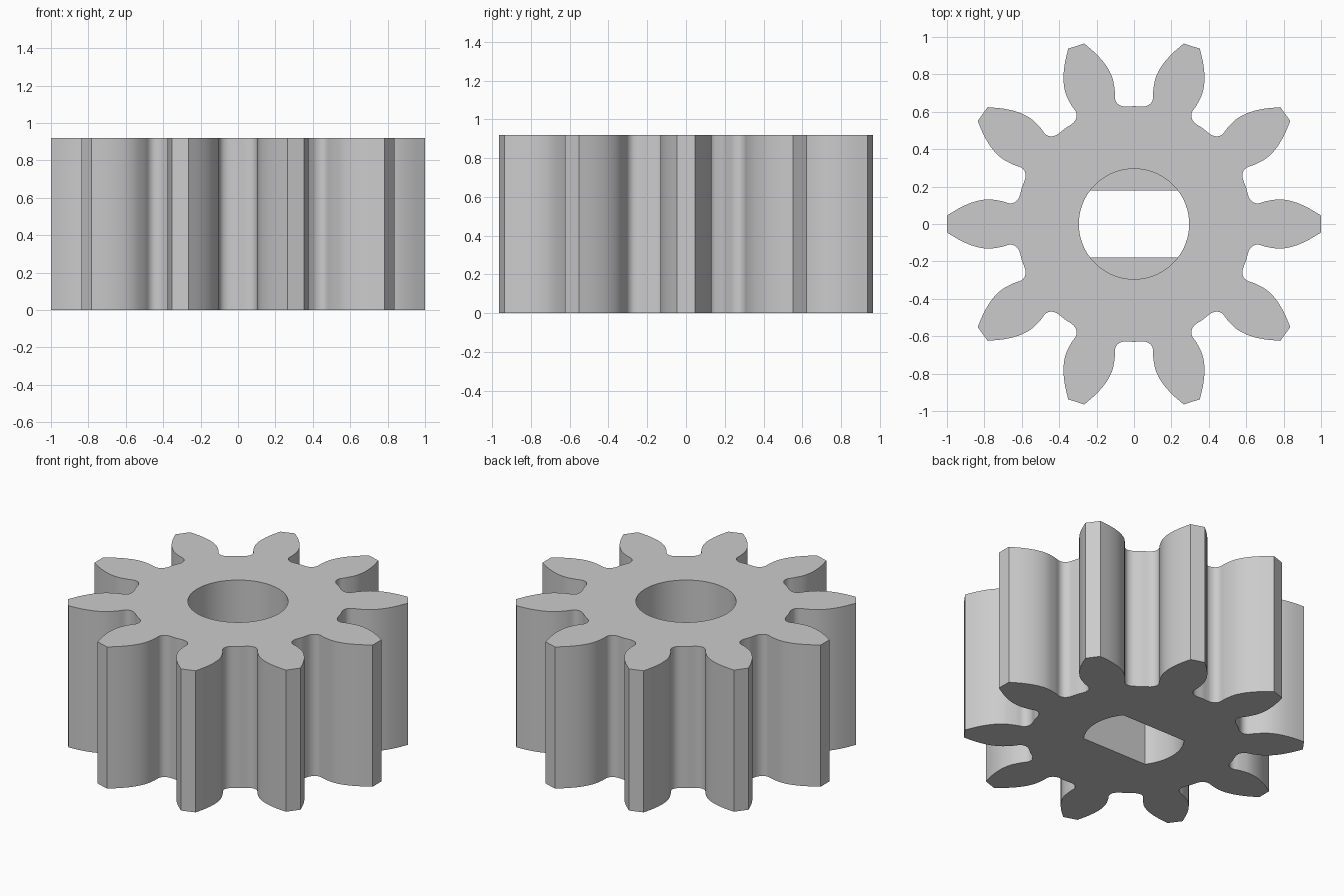
import bpy, bmesh, math
from mathutils import Vector

cube = bpy.data.objects.get("Cube")
if cube:
    bpy.data.objects.remove(cube, do_unlink=True)

TEETH = 10
HEIGHT, LEDGE = 0.92, 0.46
BORE, FLAT = 0.295, 0.18
STEPS = 4

# Half of one tooth gap: radius, degrees from the gap centre
HALF_GAP = [(0.63, 0), (0.629, 3), (0.632, 5.4), (0.647, 7.6), (0.675, 8.6),
            (0.72, 8.2), (0.79, 8.4), (0.86, 10), (0.93, 12.5), (1.001, 15.4)]


def polar(r, angle):
    return Vector((r * math.cos(angle), r * math.sin(angle)))


def smooth_path(pts):
    """Catmull-Rom curve through the points."""
    ext = [2 * pts[0] - pts[1]] + pts + [2 * pts[-1] - pts[-2]]
    out = []
    for a, b, c, d in zip(ext, ext[1:], ext[2:], ext[3:]):
        for i in range(STEPS):
            t = i / STEPS
            out.append(0.5 * (2 * b + (c - a) * t + (2 * a - 5 * b + 4 * c - d) * t ** 2
                              + (3 * b - a - 3 * c + d) * t ** 3))
    return out + [pts[-1]]


# Gear outline: the gap repeated around, joined by flat tooth tips
gap = [(r, -math.radians(a)) for r, a in reversed(HALF_GAP[1:])]
gap += [(r, math.radians(a)) for r, a in HALF_GAP]
outline = []
for k in range(TEETH):
    centre = (k + 0.5) * math.tau / TEETH
    outline += smooth_path([polar(r, centre + a) for r, a in gap])

# Bore outline in four arcs: right, back, left, front
corner = math.asin(FLAT / BORE)
stops = [-corner, corner, math.pi - corner, math.pi + corner, math.tau - corner]
ARC = 16
arcs = [[polar(BORE, a + (b - a) * i / ARC) for i in range(ARC + 1)]
        for a, b in zip(stops, stops[1:])]

bm = bmesh.new()


def ring(points, z):
    return [bm.verts.new((p.x, p.y, z)) for p in points]


def walls(low, high):
    for i in range(len(low)):
        j = (i + 1) % len(low)
        bm.faces.new((low[i], low[j], high[j], high[i]))


def cap(*loops):
    edges = [bm.edges.get((v, l[(i + 1) % len(l)])) for l in loops for i, v in enumerate(l)]
    bmesh.ops.triangle_fill(bm, edges=edges, use_beauty=True)


# Toothed outer wall
outer_low, outer_high = ring(outline, 0), ring(outline, HEIGHT)
walls(outer_low, outer_high)

# Round bore above, double-flat slot below
circle = [p for arc in arcs for p in arc[:-1]]
bore_low, bore_high = ring(circle, LEDGE), ring(circle, HEIGHT)
walls(bore_low, bore_high)
slot_high = bore_low[:ARC + 1] + bore_low[2 * ARC:3 * ARC + 1]
slot_low = ring(arcs[0] + arcs[2], 0)
walls(slot_low, slot_high)

# Ledges between bore and slot
bm.faces.new(bore_low[ARC:2 * ARC + 1])
bm.faces.new(bore_low[3 * ARC:] + bore_low[:1])

# End faces
cap(outer_low, slot_low)
cap(outer_high, bore_high)
bmesh.ops.recalc_face_normals(bm, faces=bm.faces)

mesh = bpy.data.meshes.new("pinion_gear")
bm.to_mesh(mesh)
bm.free()
gear = bpy.data.objects.new("pinion_gear", mesh)
bpy.context.collection.objects.link(gear)

# Plain grey
grey = bpy.data.materials.new("plain grey")
grey.use_nodes = True
grey.diffuse_color = (0.6, 0.6, 0.6, 1)
grey.node_tree.nodes["Principled BSDF"].inputs["Base Color"].default_value = (0.6, 0.6, 0.6, 1)
mesh.materials.append(grey)

bpy.context.view_layer.objects.active = gear
gear.select_set(True)
bpy.ops.object.shade_smooth_by_angle(angle=math.radians(30))
